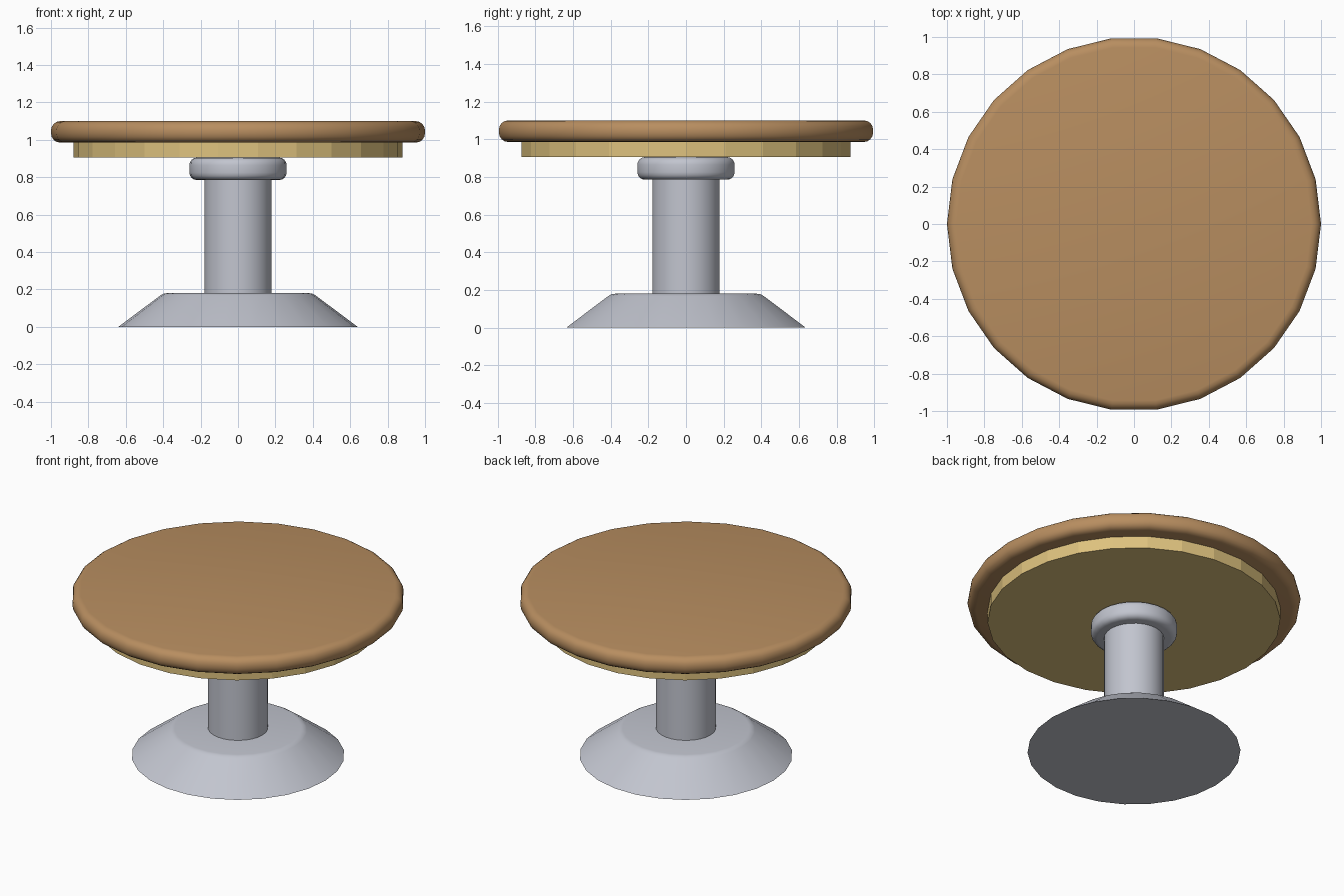
import bpy
import math

if "Cube" in bpy.data.objects:
    bpy.data.objects.remove(bpy.data.objects["Cube"])

SIDES = 26


def material(name, rgb):
    m = bpy.data.materials.new(name)
    m.diffuse_color = (*rgb, 1.0)
    m.use_nodes = True
    m.node_tree.nodes["Principled BSDF"].inputs["Base Color"].default_value = m.diffuse_color
    return m


brown = material("warm brown wood", (0.479, 0.270, 0.117))
tan = material("pale tan wood", (0.730, 0.539, 0.209))
grey = material("light grey metal", (0.539, 0.558, 0.624))


def arc(r, z, size, start, steps=4):
    """Quarter-round points about (r, z), sweeping 90 degrees from start."""
    return [(r + size * math.cos(math.radians(start + 90 * i / steps)),
             z + size * math.sin(math.radians(start + 90 * i / steps)))
            for i in range(steps + 1)]


def rounded(radius, low, high, size):
    """Disc profile with rounded rims, listed bottom to top."""
    return (arc(radius - size, low + size, size, -90)
            + arc(radius - size, high - size, size, 0))


def lathe(name, profile, mat, smooth_angle=35):
    """Spin a (radius, height) profile around z and cap both ends."""
    verts, faces = [], []
    for r, z in profile:
        for k in range(SIDES):
            a = 2 * math.pi * k / SIDES
            verts.append((r * math.cos(a), r * math.sin(a), z))
    for j in range(len(profile) - 1):
        for k in range(SIDES):
            n = (k + 1) % SIDES
            a, b = j * SIDES, (j + 1) * SIDES
            faces.append((a + k, a + n, b + n, b + k))
    last = (len(profile) - 1) * SIDES
    faces.append(tuple(reversed(range(SIDES))))
    faces.append(tuple(range(last, last + SIDES)))
    mesh = bpy.data.meshes.new(name)
    mesh.from_pydata(verts, [], faces)
    mesh.materials.append(mat)
    obj = bpy.data.objects.new(name, mesh)
    bpy.context.collection.objects.link(obj)
    if smooth_angle:
        bpy.ops.object.select_all(action='DESELECT')
        obj.select_set(True)
        bpy.context.view_layer.objects.active = obj
        bpy.ops.object.shade_smooth_by_angle(angle=math.radians(smooth_angle))
    return obj


# Flared foot with a softened upper rim
lathe("base", [(0.64, 0.0), (0.415, 0.168), (0.40, 0.177), (0.38, 0.18)], grey)
# Round post
lathe("column", [(0.18, 0.17), (0.18, 0.80)], grey)
# Rounded ring under the top
lathe("collar", rounded(0.26, 0.785, 0.905, 0.04), grey)
# Faceted disc beneath the tabletop
lathe("apron", [(0.88, 0.905), (0.88, 0.99)], tan, smooth_angle=0)
# Round-edged tabletop
lathe("tabletop", rounded(1.0, 0.985, 1.10, 0.05), brown)
